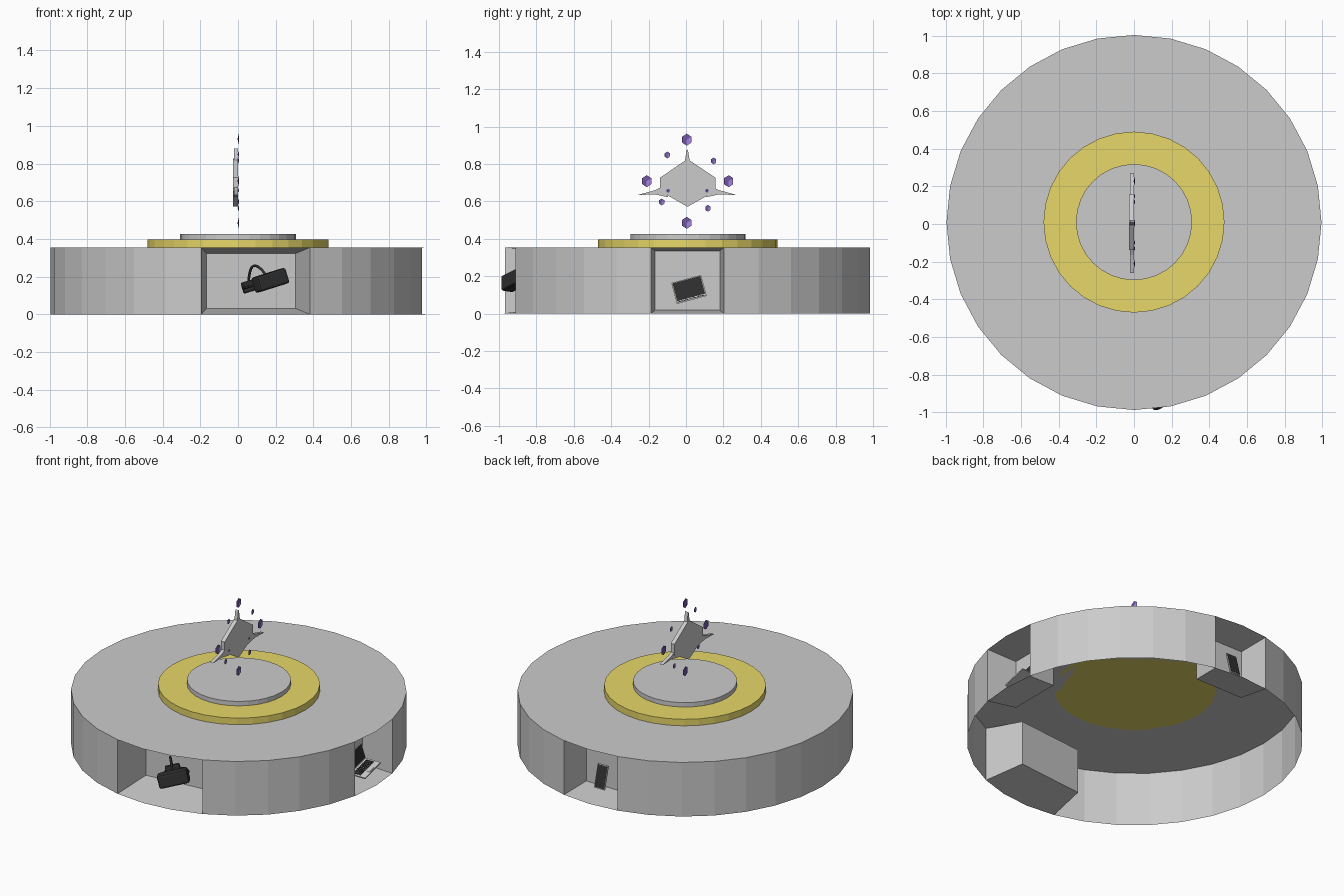
import bpy, bmesh
from math import radians, sin, cos, pi
from mathutils import Matrix, Vector

if "Cube" in bpy.data.objects:
    bpy.data.objects.remove(bpy.data.objects["Cube"])

CY = 0.008        # centre line of the plinth in y
R, H, N = 0.995, 0.354, 32


def material(name, rgb):
    m = bpy.data.materials.new(name)
    m.diffuse_color = (*rgb, 1)
    m.use_nodes = True
    m.node_tree.nodes["Principled BSDF"].inputs["Base Color"].default_value = m.diffuse_color
    return m


YELLOW = material("yellow", (0.8, 0.68, 0.14))
BLACK = material("black", (0.03, 0.03, 0.03))
PURPLE = material("purple", (0.42, 0.26, 0.8))
INDIGO = material("indigo", (0.16, 0.09, 0.36))


def finish(name, bm, mats=(), matrix=None, fix=True):
    if fix:
        bmesh.ops.recalc_face_normals(bm, faces=bm.faces)
    me = bpy.data.meshes.new(name)
    bm.to_mesh(me)
    bm.free()
    for m in mats:
        me.materials.append(m)
    ob = bpy.data.objects.new(name, me)
    bpy.context.collection.objects.link(ob)
    if matrix:
        ob.matrix_world = matrix
    return ob


def box(name, size, matrix, mats=(), bevel=0):
    bm = bmesh.new()
    bmesh.ops.create_cube(bm, size=1)
    bmesh.ops.scale(bm, vec=size, verts=bm.verts)
    if bevel:
        bmesh.ops.bevel(bm, geom=bm.edges[:], offset=bevel, segments=2,
                        affect='EDGES', profile=0.5)
    return finish(name, bm, mats, matrix)


def disc(name, r, z0, z1, mats=()):
    bm = bmesh.new()
    bmesh.ops.create_cone(bm, cap_ends=True, segments=N, radius1=r, radius2=r, depth=z1 - z0)
    return finish(name, bm, mats, Matrix.Translation((0, CY + 0.002, (z0 + z1) / 2)))


def plate(name, pts, x0, x1):
    """Flat outline in the y-z plane, extruded along x."""
    bm = bmesh.new()
    f = bm.faces.new([bm.verts.new((x0, y, z)) for y, z in pts])
    ext = bmesh.ops.extrude_face_region(bm, geom=[f])["geom"]
    bmesh.ops.translate(bm, vec=(x1 - x0, 0, 0),
                        verts=[v for v in ext if isinstance(v, bmesh.types.BMVert)])
    return finish(name, bm)


# Hollow plinth, open below, with three tapered niches
bm = bmesh.new()
ring = [(R * cos(2 * pi * i / N), CY + R * sin(2 * pi * i / N)) for i in range(N)]
low = [bm.verts.new((x, y, 0)) for x, y in ring]
top = [bm.verts.new((x, y, H)) for x, y in ring]
bm.faces.new(top)
niches = [(-1, 2, 0.20, 0.89), (7, 2, 0.20, 0.89), (23, 3, 0.25, 0.82)]  # first facet, count, depth, taper
skipped = {(s + k) % N for s, n, d, t in niches for k in range(n)}
for i in range(N):
    if i not in skipped:
        j = (i + 1) % N
        bm.faces.new((low[i], low[j], top[j], top[i]))
for s, n, depth, taper in niches:
    ids = [(s + k) % N for k in range(n + 1)]
    a, b = low[ids[0]], low[ids[-1]]
    mid = (a.co + b.co) / 2 + Vector((0, 0, H / 2))
    inward = (Vector((0, CY, H / 2)) - mid).normalized() * depth
    back = [bm.verts.new(mid + (v.co - mid) * taper + inward)
            for v in (a, b, top[ids[-1]], top[ids[0]])]
    bm.faces.new(back)
    bm.faces.new((a, back[0], back[3], top[ids[0]]))
    bm.faces.new((b, top[ids[-1]], back[2], back[1]))
    bm.faces.new([low[i] for i in ids] + [back[1], back[0]])
    bm.faces.new([top[i] for i in reversed(ids)] + [back[3], back[2]])
finish("plinth", bm)

# Stepped discs
disc("yellow_step", 0.48, H, 0.397, [YELLOW])
disc("top_step", 0.308, 0.397, 0.426)

# Floating flat emblem: hexagonal body and three spikes
plate("emblem_body", [(0.008, 0.827), (0.157, 0.727), (0.157, 0.655), (0.008, 0.571),
                      (-0.138, 0.655), (-0.138, 0.727)], -0.026, 0)
plate("emblem_top_spike", [(-0.006, 0.815), (0.003, 0.872), (0.008, 0.88),
                           (0.013, 0.86), (0.02, 0.815)], -0.022, 0)
for side, name in ((1, "right"), (-1, "left")):
    plate("emblem_%s_spike" % name,
          [(0.006 + side * u, z) for u, z in ((0.14, 0.675), (0.17, 0.66), (0.265, 0.634),
                                              (0.17, 0.637), (0.10, 0.622))], -0.022, 0)


# Flattened purple cubes standing on their corners
def crystal(name, y, z, h):
    bm = bmesh.new()
    rim = [bm.verts.new((0.002, y + sin(k * pi / 3) * h * 0.88, z + cos(k * pi / 3) * h))
           for k in range(6)]
    front = bm.verts.new((0.006, y, z))
    rear = bm.verts.new((-0.002, y, z))
    for k in range(3):
        f = bm.faces.new((front, rim[2 * k - 1], rim[2 * k], rim[(2 * k + 1) % 6]))
        f.material_index = (1, 0, 1)[k]
        g = bm.faces.new((rear, rim[2 * k], rim[2 * k + 1], rim[(2 * k + 2) % 6]))
        g.material_index = 1
    finish(name, bm, [PURPLE, INDIGO])


for n, (y, z, h) in enumerate([(0.004, 0.93, 0.032), (-0.21, 0.708, 0.032), (0.228, 0.708, 0.032),
                               (0.004, 0.485, 0.032), (-0.1, 0.848, 0.018), (0.148, 0.816, 0.018),
                               (-0.13, 0.597, 0.018), (0.117, 0.563, 0.018),
                               (-0.095, 0.657, 0.011), (0.113, 0.657, 0.011)]):
    crystal("crystal_%d" % (n + 1), y, z, h)

# Headset in the front niche
head = (Matrix.Translation((0.172, -0.912, 0.18)) @ Matrix.Rotation(radians(32), 4, 'Z')
        @ Matrix.Rotation(radians(-15), 4, 'Y') @ Matrix.Rotation(radians(-8), 4, 'X'))
T = Matrix.Translation
box("headset_visor", (0.185, 0.075, 0.085), head, [BLACK], 0.012)
box("headset_face_pad", (0.155, 0.03, 0.07), head @ T((0, 0.045, 0)), [BLACK], 0.008)
box("headset_rear_pad", (0.09, 0.025, 0.06), head @ T((-0.02, 0.19, 0)), [BLACK], 0.008)


def strap(name, pts):
    cu = bpy.data.curves.new(name, 'CURVE')
    cu.dimensions = '3D'
    cu.bevel_depth, cu.bevel_resolution = 0.007, 1
    cu.materials.append(BLACK)
    sp = cu.splines.new('NURBS')
    sp.points.add(len(pts) - 1)
    for p, co in zip(sp.points, pts):
        p.co = (*co, 1)
    sp.use_endpoint_u = True
    sp.order_u, sp.resolution_u = 3, 6
    ob = bpy.data.objects.new(name, cu)
    bpy.context.collection.objects.link(ob)
    ob.matrix_world = head


strap("headset_top_strap", [(0, 0.03, 0.035), (0, 0.07, 0.095), (-0.01, 0.15, 0.1), (-0.02, 0.19, 0.02)])
for s in (-1, 1):
    strap("headset_side_strap", [(s * 0.085, 0.03, 0), (s * 0.09, 0.13, 0), (s * 0.04 - 0.02, 0.19, 0)])

# Laptop in the right niche
lap = T((0.845, 0.03, 0.077)) @ Matrix.Rotation(radians(15), 4, 'X')
tilt = lap @ Matrix.Rotation(radians(-6), 4, 'Y')
box("laptop_base", (0.11, 0.165, 0.008), lap @ T((0.055, 0, 0)))
box("laptop_lid", (0.007, 0.165, 0.11), tilt @ T((0, 0, 0.057)))
box("laptop_screen", (0.002, 0.155, 0.098), tilt @ T((0.004, 0, 0.059)), [BLACK])
for row in range(4):
    for col in range(10):
        box("laptop_key", (0.011, 0.011, 0.003),
            lap @ T((0.022 + row * 0.014, (col - 4.5) * 0.0145, 0.005)), [BLACK])
box("laptop_touchpad", (0.025, 0.045, 0.001), lap @ T((0.09, 0, 0.0045)))

# Phone in the back niche
phone = T((-0.015, 0.895, 0.14)) @ Matrix.Rotation(radians(15), 4, 'X')
box("phone_body", (0.076, 0.01, 0.15), phone, (), 0.003)
box("phone_screen", (0.068, 0.002, 0.138), phone @ T((0, 0.005, 0)), [BLACK])
